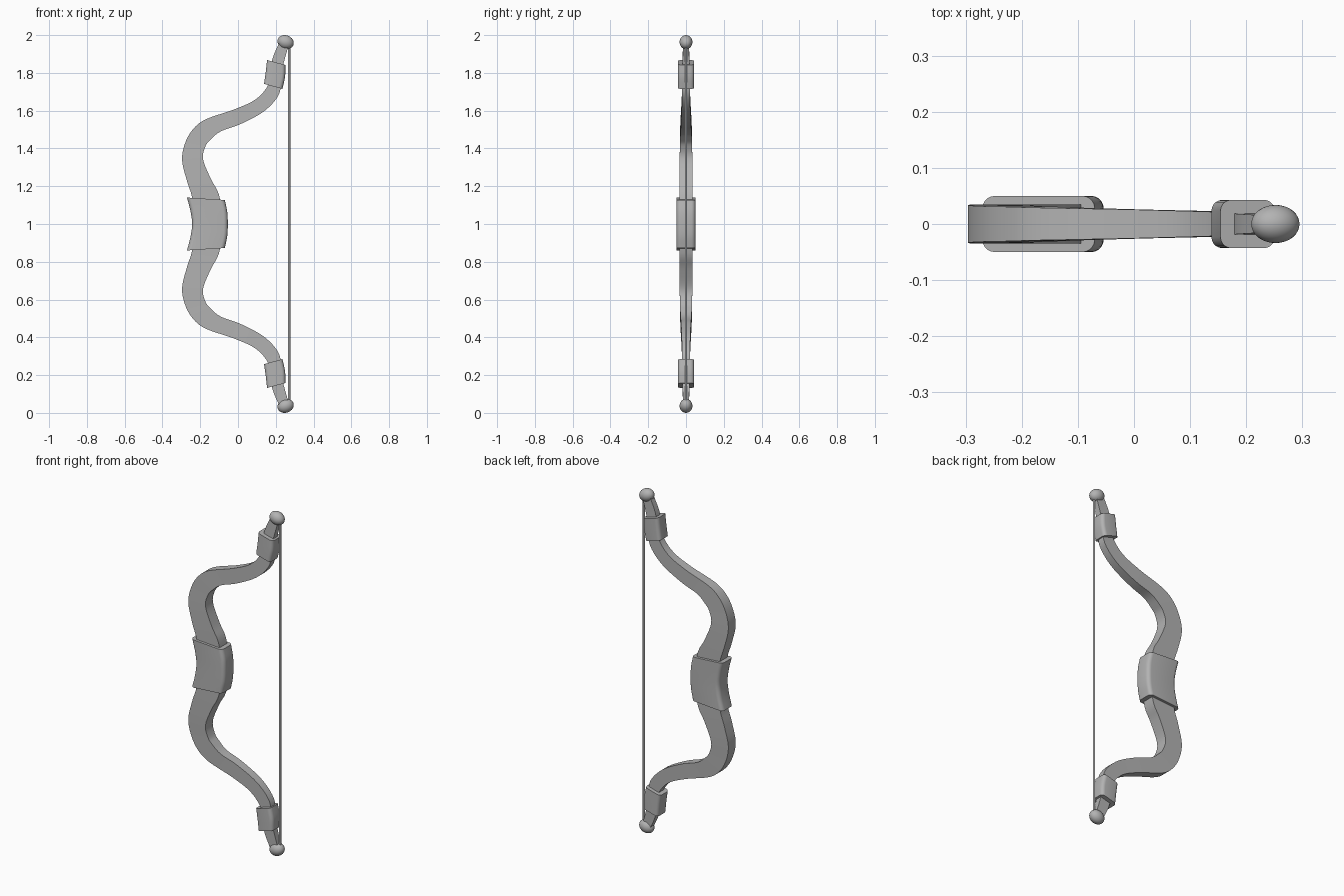
import bpy, bmesh, math
from mathutils import Vector

cube = bpy.data.objects.get("Cube")
if cube:
    bpy.data.objects.remove(cube, do_unlink=True)

grey = bpy.data.materials.new("plain grey")
grey.use_nodes = True
colour = (0.45, 0.45, 0.45, 1)
grey.diffuse_color = colour
grey.node_tree.nodes["Principled BSDF"].inputs["Base Color"].default_value = colour


def smooth(stations, steps):
    """Catmull-Rom curve through tuples of any length."""
    pts = [Vector(s) for s in stations]
    pts = [pts[0] * 2 - pts[1]] + pts + [pts[-1] * 2 - pts[-2]]
    out = []
    for a, b, c, d in zip(pts, pts[1:], pts[2:], pts[3:]):
        for k in range(steps):
            t = k / steps
            out.append((b * 2 + (c - a) * t + (a * 2 - b * 5 + c * 4 - d) * t * t
                        + (b * 3 - a - c * 3 + d) * t ** 3) / 2)
    return out + [pts[-2]]


def section(w, d, r):
    """Rectangle with rounded corners, as (across, depth) pairs."""
    if r == 0:
        return [(w, d), (-w, d), (-w, -d), (w, -d)]
    corners = [(1, 1), (-1, 1), (-1, -1), (1, -1)]
    ring = []
    for q, (sx, sy) in enumerate(corners):
        for k in range(6):
            a = math.pi / 2 * (q + k / 5)
            ring.append((sx * (w - r) + r * math.cos(a), sy * (d - r) + r * math.sin(a)))
    return ring


def finish(obj):
    obj.data.materials.append(grey)
    bpy.ops.object.select_all(action='DESELECT')
    obj.select_set(True)
    bpy.context.view_layer.objects.active = obj
    bpy.ops.object.shade_smooth_by_angle(angle=math.radians(35))
    return obj


def rail_sweep(name, stations, steps=5, radius=0):
    """Sweep a section between two edges: (left x, left z, right x, right z, half depth)."""
    bm = bmesh.new()
    rings = []
    for lx, lz, rx, rz, depth in smooth(stations, steps):
        left, right = Vector((lx, 0, lz)), Vector((rx, 0, rz))
        mid, half = (left + right) / 2, (right - left).length / 2
        across = (right - left).normalized()
        rings.append([bm.verts.new(mid + across * u + Vector((0, v, 0)))
                      for u, v in section(half, depth, radius)])
    n = len(rings[0])
    for a, b in zip(rings, rings[1:]):
        for i in range(n):
            j = (i + 1) % n
            bm.faces.new((a[i], a[j], b[j], b[i]))
    bm.faces.new(rings[0])
    bm.faces.new(rings[-1])
    bmesh.ops.recalc_face_normals(bm, faces=bm.faces)
    mesh = bpy.data.meshes.new(name)
    bm.to_mesh(mesh)
    bm.free()
    obj = bpy.data.objects.new(name, mesh)
    bpy.context.collection.objects.link(obj)
    return finish(obj)


def flip(stations):
    """Mirror stations about the mid height."""
    return [(a, 2 - b, c, 2 - d, e) for a, b, c, d, e in reversed(stations)]


# Recurved limbs, one continuous tapering stave
upper = [
    (-.243, 1.142, -.100, 1.152, .035), (-.270, 1.227, -.143, 1.237, .035),
    (-.296, 1.338, -.185, 1.343, .034), (-.280, 1.428, -.172, 1.412, .032),
    (-.238, 1.502, -.143, 1.449, .031), (-.169, 1.555, -.090, 1.491, .029),
    (-.016, 1.608, .011, 1.528, .026), (.095, 1.661, .138, 1.597, .023),
    (.159, 1.735, .217, 1.687, .021), (.169, 1.809, .228, 1.788, .020),
    (.185, 1.883, .243, 1.857, .018), (.217, 1.958, .265, 1.936, .016),
]
rail_sweep("bow_limbs", flip(upper) + [(-.22, 1, -.08, 1, .035)] + upper)

# Grip wrapped round the middle
grip_top = [(-.252, 1.07, -.057, 1.065, .05), (-.27, 1.14, -.07, 1.127, .05)]
rail_sweep("grip", flip(grip_top) + [(-.243, 1, -.054, 1, .05)] + grip_top, 5, .022)

# Collars, end knobs
collar = [(.138, 1.742, .235, 1.715, .043), (.147, 1.806, .249, 1.779, .043),
          (.154, 1.868, .251, 1.842, .043)]
for side, stations, z, turn in (("upper", collar, 1.963, 1), ("lower", flip(collar), .037, -1)):
    rail_sweep(side + "_collar", stations, 5, .02)
    bpy.ops.mesh.primitive_uv_sphere_add(segments=32, ring_count=16, radius=1,
                                         location=(.252, 0, z),
                                         rotation=(0, turn * math.radians(20), 0))
    knob = bpy.context.object
    knob.name = side + "_knob"
    knob.scale = (.044, .034, .036)
    finish(knob)

# String
bpy.ops.mesh.primitive_cylinder_add(vertices=12, radius=.006, depth=1.92, location=(.271, 0, 1))
bpy.context.object.name = "string"
finish(bpy.context.object)
